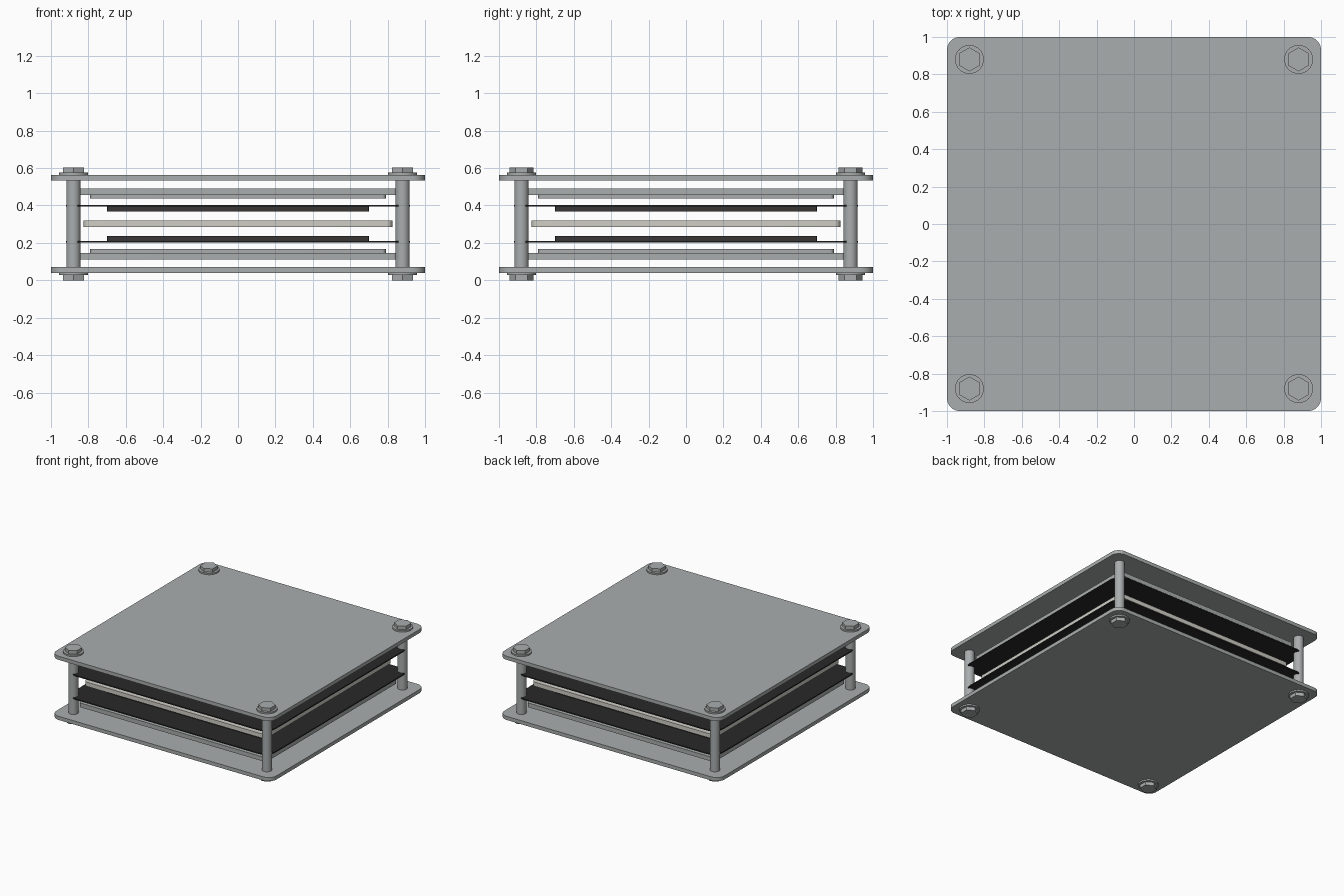
import bpy, bmesh, math

cube = bpy.data.objects.get("Cube")
if cube:
    bpy.data.objects.remove(cube, do_unlink=True)


def material(name, rgb):
    m = bpy.data.materials.new(name)
    m.use_nodes = True
    m.diffuse_color = (*rgb, 1)
    m.node_tree.nodes["Principled BSDF"].inputs["Base Color"].default_value = (*rgb, 1)
    return m


steel = material("steel grey", (0.40, 0.42, 0.42))
black = material("matte black", (0.022, 0.022, 0.022))
charcoal = material("charcoal", (0.04, 0.037, 0.036))
ivory = material("warm off white", (0.62, 0.61, 0.56))


def prism(name, outline, z0, z1, mat):
    """Extrude a flat outline from z0 to z1."""
    bm = bmesh.new()
    face = bm.faces.new([bm.verts.new((x, y, z0)) for x, y in outline])
    top = bmesh.ops.extrude_face_region(bm, geom=[face])["geom"]
    verts = [v for v in top if isinstance(v, bmesh.types.BMVert)]
    bmesh.ops.translate(bm, verts=verts, vec=(0, 0, z1 - z0))
    bmesh.ops.recalc_face_normals(bm, faces=bm.faces)
    mesh = bpy.data.meshes.new(name)
    bm.to_mesh(mesh)
    bm.free()
    mesh.materials.append(mat)
    obj = bpy.data.objects.new(name, mesh)
    bpy.context.collection.objects.link(obj)
    bpy.ops.object.select_all(action='DESELECT')
    obj.select_set(True)
    bpy.context.view_layer.objects.active = obj
    bpy.ops.object.shade_smooth_by_angle(angle=math.radians(35))
    return obj


def circle(cx, cy, r, sides, start=0.0):
    return [(cx + r * math.cos(start + math.tau * i / sides),
             cy + r * math.sin(start + math.tau * i / sides)) for i in range(sides)]


def rounded_square(half, r, steps=8):
    c = half - r
    pts = []
    for k, (sx, sy) in enumerate([(1, 1), (-1, 1), (-1, -1), (1, -1)]):
        for i in range(steps + 1):
            a = math.pi / 2 * (k + i / steps)
            pts.append((sx * c + r * math.cos(a), sy * c + r * math.sin(a)))
    return pts


HEIGHT = 0.604

# Stacked layers, mirrored about the middle: name, half width, corner radius, z range
LAYERS = [
    ("end_plate", 1.0, 0.07, 0.040, 0.070, steel),
    ("inner_plate", 0.85, 0.02, 0.112, 0.147, steel),
    ("contact_plate", 0.79, 0.02, 0.147, 0.166, steel),
    ("thin_sheet", 0.92, 0.10, 0.201, 0.210, black),
    ("dark_pad", 0.70, 0.005, 0.203, 0.236, charcoal),
]
for name, half, r, z0, z1, mat in LAYERS:
    outline = rounded_square(half, r)
    prism("lower_" + name, outline, z0, z1, mat)
    prism("upper_" + name, outline, HEIGHT - z1, HEIGHT - z0, mat)

# Pale plate in the middle
prism("middle_plate", rounded_square(0.825, 0.03), 0.285, 0.320, ivory)

# Corner posts with washers and hexagonal bolt heads at both ends
for x, side in ((-0.88, "right"), (0.88, "left")):
    for y, end in ((-0.88, "front"), (0.88, "back")):
        tag = f"{end}_{side}"
        prism(f"{tag}_post", circle(x, y, 0.038, 32), 0.07, HEIGHT - 0.07, steel)
        washer = circle(x, y, 0.077, 32)
        head = circle(x, y, 0.064, 6, math.pi / 2)
        prism(f"{tag}_lower_washer", washer, 0.028, 0.040, steel)
        prism(f"{tag}_upper_washer", washer, HEIGHT - 0.040, HEIGHT - 0.028, steel)
        prism(f"{tag}_lower_bolt_head", head, 0.0, 0.028, steel)
        prism(f"{tag}_upper_bolt_head", head, HEIGHT - 0.028, HEIGHT, steel)
